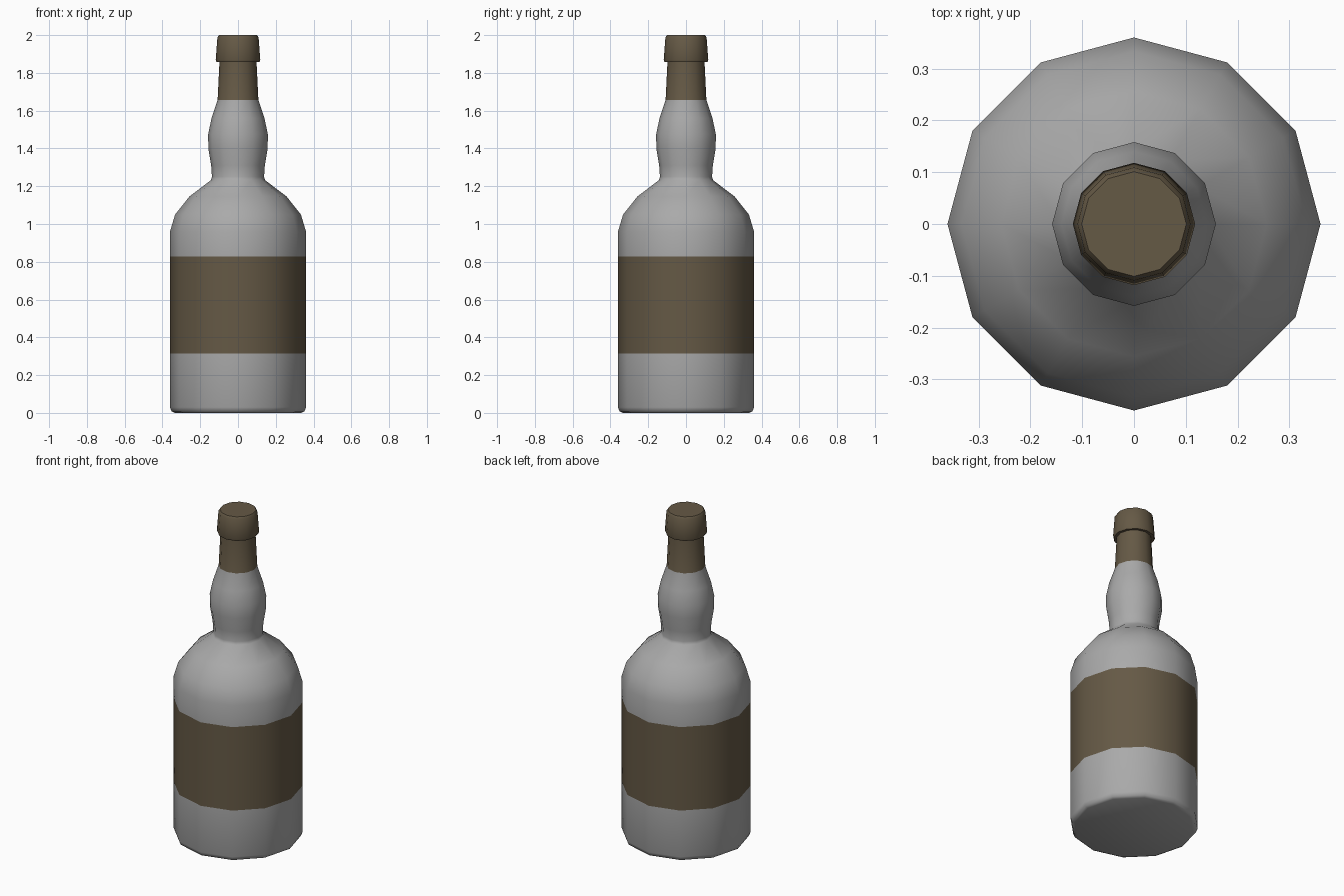
import bpy, bmesh
from math import cos, sin, pi, radians

if "Cube" in bpy.data.objects:
    bpy.data.objects.remove(bpy.data.objects["Cube"])

SIDES = 12

brown = bpy.data.materials.new("brown_paper")
brown.diffuse_color = (0.13, 0.10, 0.06, 1)
brown.use_nodes = True
brown.node_tree.nodes["Principled BSDF"].inputs["Base Color"].default_value = brown.diffuse_color
grey = bpy.data.materials.new("grey_glass")
grey.diffuse_color = (0.4, 0.4, 0.4, 1)
grey.use_nodes = True
grey.node_tree.nodes["Principled BSDF"].inputs["Base Color"].default_value = grey.diffuse_color


def lathe(name, profile, mats, bands=(), cap_bottom=False, cap_top=False):
    """Spin (radius, z) points round z; faces within a z band use the second material."""
    bm = bmesh.new()
    rings = [[bm.verts.new((r * cos(2 * pi * i / SIDES), r * sin(2 * pi * i / SIDES), z))
              for i in range(SIDES)] for r, z in profile]
    for (a, b), (p, q) in zip(zip(rings, rings[1:]), zip(profile, profile[1:])):
        mid = (p[1] + q[1]) / 2
        banded = any(lo < mid < hi for lo, hi in bands)
        for i in range(SIDES):
            j = (i + 1) % SIDES
            f = bm.faces.new((a[i], a[j], b[j], b[i]))
            f.material_index = int(banded)
    if cap_bottom:
        bm.faces.new(rings[0][::-1])
    if cap_top:
        bm.faces.new(rings[-1])
    mesh = bpy.data.meshes.new(name)
    bm.to_mesh(mesh)
    bm.free()
    for m in mats:
        mesh.materials.append(m)
    ob = bpy.data.objects.new(name, mesh)
    bpy.context.collection.objects.link(ob)
    bpy.ops.object.select_all(action='DESELECT')
    ob.select_set(True)
    bpy.context.view_layer.objects.active = ob
    bpy.ops.object.shade_smooth_by_angle(angle=radians(50))
    return ob


# Bottle: base, body with label band, shoulder, bulged neck with wrap
lathe("bottle", [
    (0.335, 0.0), (0.352, 0.008), (0.36, 0.03),
    (0.36, 0.315), (0.36, 0.828), (0.36, 0.96),
    (0.333, 1.05), (0.256, 1.147), (0.143, 1.232),
    (0.138, 1.25), (0.142, 1.31), (0.157, 1.40), (0.158, 1.475),
    (0.14, 1.56), (0.108, 1.656), (0.098, 1.86),
], [grey, brown], bands=[(0.315, 0.828), (1.656, 1.9)], cap_bottom=True)

# Stopper cap with overhanging lower rim
lathe("cap", [
    (0.097, 1.858), (0.114, 1.858), (0.118, 1.868),
    (0.109, 1.988), (0.101, 2.0),
], [brown], cap_top=True)
